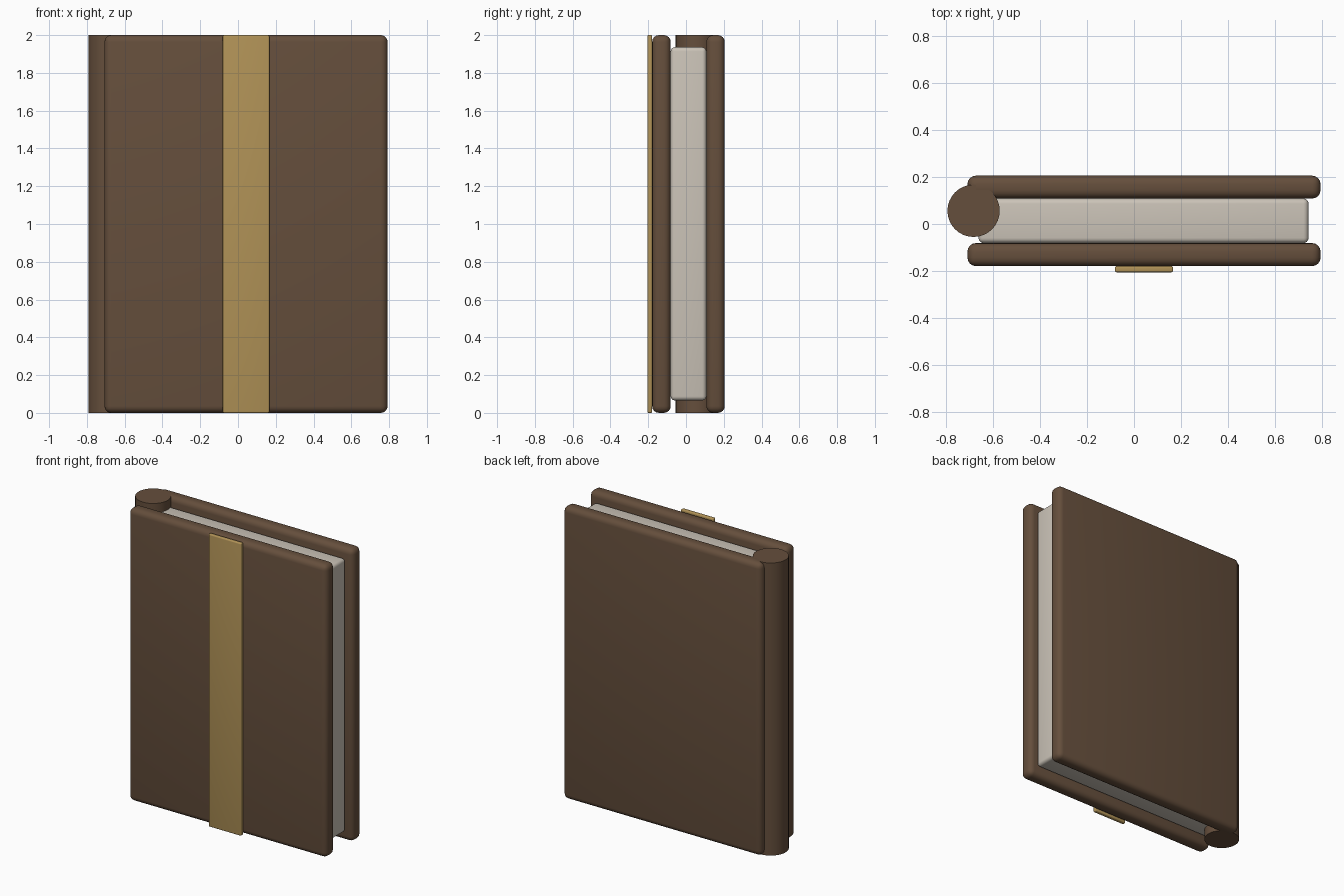
import bpy
import math

if "Cube" in bpy.data.objects:
    bpy.data.objects.remove(bpy.data.objects["Cube"], do_unlink=True)


def material(name, rgb):
    mat = bpy.data.materials.new(name)
    mat.use_nodes = True
    mat.diffuse_color = (*rgb, 1)
    mat.node_tree.nodes["Principled BSDF"].inputs["Base Color"].default_value = (*rgb, 1)
    return mat


def finish(obj, name, mat):
    obj.name = name
    obj.data.materials.append(mat)
    bpy.ops.object.shade_smooth_by_angle(angle=math.radians(35))


def rounded_block(name, x, y, z, radius, mat):
    """Box spanning the given (low, high) ranges with rounded edges."""
    spans = (x, y, z)
    bpy.ops.mesh.primitive_cube_add(size=1, location=[(a + b) / 2 for a, b in spans])
    obj = bpy.context.object
    obj.scale = [b - a for a, b in spans]
    bpy.ops.object.transform_apply(location=False, rotation=False, scale=True)
    bevel = obj.modifiers.new("Rounded edges", 'BEVEL')
    bevel.width = radius
    bevel.segments = 4
    bpy.ops.object.modifier_apply(modifier=bevel.name)
    finish(obj, name, mat)


leather = material("brown leather", (0.13, 0.077, 0.045))
paper = material("cream paper", (0.60, 0.55, 0.48))
gold = material("gold band", (0.44, 0.29, 0.095))

# Covers
for name, y in (("front_cover", (-0.179, -0.081)), ("back_cover", (0.108, 0.205))):
    rounded_block(name, (-0.707, 0.792), y, (0, 2), 0.036, leather)

# Page block
rounded_block("pages", (-0.66, 0.741), (-0.081, 0.108), (0.066, 1.936), 0.022, paper)

# Strap down the front cover
rounded_block("strap", (-0.081, 0.166), (-0.205, -0.179), (0, 2), 0.007, gold)

# Round spine
bpy.ops.mesh.primitive_cylinder_add(vertices=32, radius=0.111, depth=2,
                                    location=(-0.681, 0.056, 1))
finish(bpy.context.object, "spine", leather)
